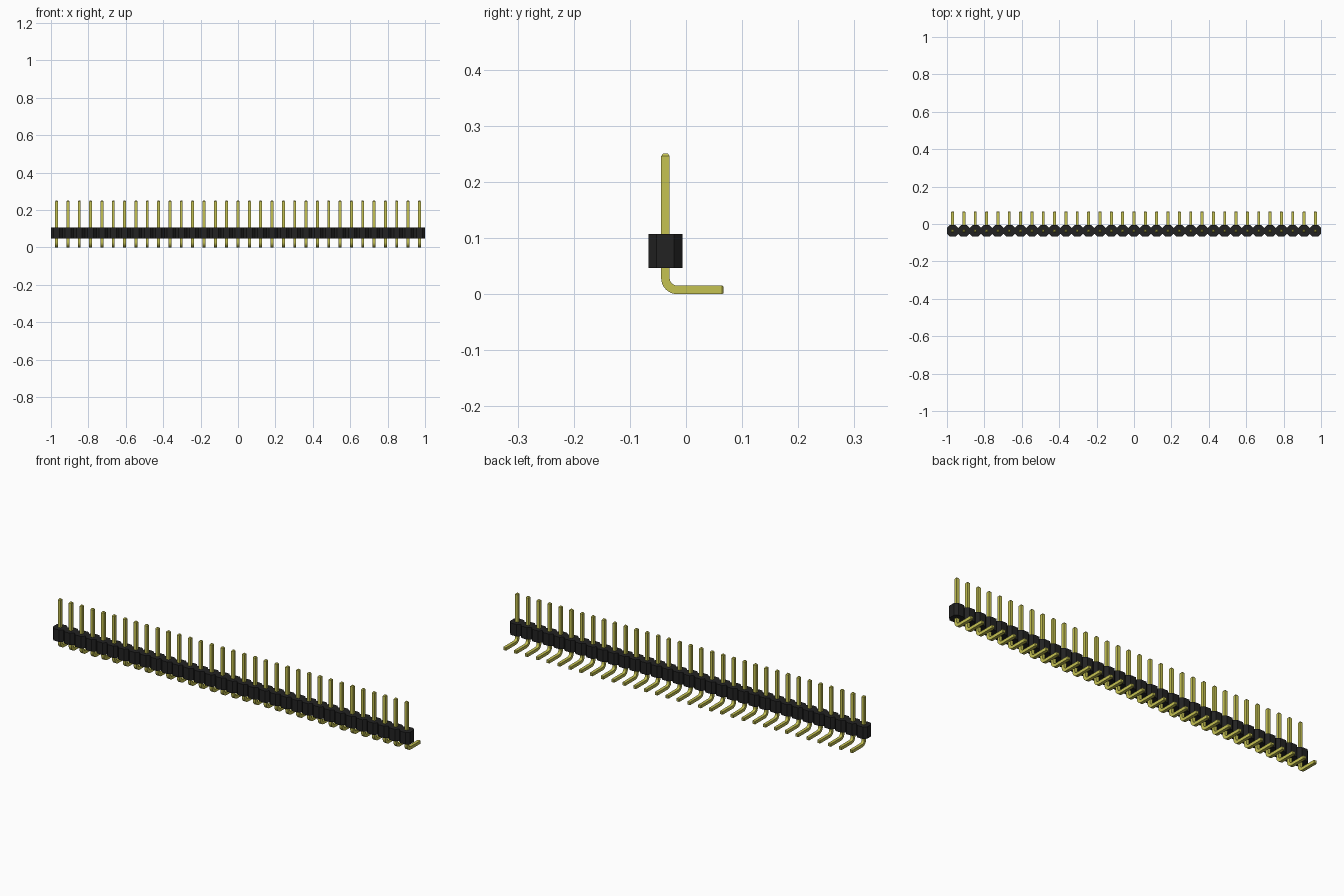
import bpy, bmesh, math
from mathutils import Vector

cube = bpy.data.objects.get("Cube")
if cube:
    bpy.data.objects.remove(cube, do_unlink=True)

COUNT = 33
PITCH = 2 / COUNT
HALF = PITCH / 2          # half width of one housing cell
FLAT = HALF * 0.52        # half width of each flat between the chamfers
ROW_Y = -0.0367           # line on which the pins stand
BODY_Z, BODY_TOP = 0.047, 0.1075
PIN = 0.0076              # half thickness of a pin
PIN_TOP, FOOT_END = 0.251, 0.067
BEND = 0.021              # centre-line radius of the bend


def material(name, color, roughness):
    mat = bpy.data.materials.new(name)
    mat.use_nodes = True
    mat.diffuse_color = color
    bsdf = mat.node_tree.nodes["Principled BSDF"]
    bsdf.inputs["Base Color"].default_value = color
    bsdf.inputs["Roughness"].default_value = roughness
    return mat


def finish(bm, name, mat):
    bmesh.ops.recalc_face_normals(bm, faces=bm.faces)
    mesh = bpy.data.meshes.new(name)
    bm.to_mesh(mesh)
    bm.free()
    mesh.materials.append(mat)
    obj = bpy.data.objects.new(name, mesh)
    bpy.context.collection.objects.link(obj)
    return obj


black = material("black plastic", (0.016, 0.016, 0.016, 1), 0.6)
gold = material("gold metal", (0.56, 0.54, 0.085, 1), 0.5)

# Housing: a row of touching chamfered cells, drawn as one outline and extruded
front_edge = [(-1, -FLAT)]
for i in range(COUNT):
    x = -1 + (i + 0.5) * PITCH
    front_edge += [(x - FLAT, -HALF), (x + FLAT, -HALF), (x + HALF, -FLAT)]
back_edge = [(x, -y) for x, y in reversed(front_edge)]
bm = bmesh.new()
outline = bm.faces.new([bm.verts.new((x, ROW_Y + y, BODY_Z))
                        for x, y in front_edge + back_edge])
top = bmesh.ops.extrude_face_region(bm, geom=[outline])["geom"]
bmesh.ops.translate(bm, vec=(0, 0, BODY_TOP - BODY_Z),
                    verts=[g for g in top if isinstance(g, bmesh.types.BMVert)])
finish(bm, "housing", black)

# Pin path: (y, z, angle of travel, half thickness), with tapered ends
TIP = 0.005
path = [(ROW_Y, PIN_TOP, 0, PIN * 0.5), (ROW_Y, PIN_TOP - TIP, 0, PIN)]
STEPS = 8
for i in range(STEPS + 1):
    a = math.pi / 2 * i / STEPS
    path.append((ROW_Y + BEND * (1 - math.cos(a)),
                 PIN + BEND * (1 - math.sin(a)), a, PIN))
path += [(FOOT_END - TIP / 2, PIN, math.pi / 2, PIN),
         (FOOT_END, PIN, math.pi / 2, PIN * 0.75)]

# Square section swept along the path
bm = bmesh.new()
rings = []
for y, z, a, h in path:
    side = Vector((0, math.cos(a), math.sin(a)))
    rings.append([bm.verts.new(Vector((sx * h, y, z)) + side * sy * h)
                  for sx, sy in ((-1, -1), (1, -1), (1, 1), (-1, 1))])
for r, s in zip(rings, rings[1:]):
    for k in range(4):
        n = (k + 1) % 4
        bm.faces.new((r[k], r[n], s[n], s[k]))
bm.faces.new(rings[0])
bm.faces.new(rings[-1])
pins = finish(bm, "pins", gold)

bpy.ops.object.select_all(action="DESELECT")
pins.select_set(True)
bpy.context.view_layer.objects.active = pins
bpy.ops.object.shade_smooth_by_angle(angle=math.radians(25))

# Repeat the pin through every cell
pins.location.x = -1 + HALF
row = pins.modifiers.new("row", "ARRAY")
row.count = COUNT
row.use_relative_offset = False
row.use_constant_offset = True
row.constant_offset_displace = (PITCH, 0, 0)
